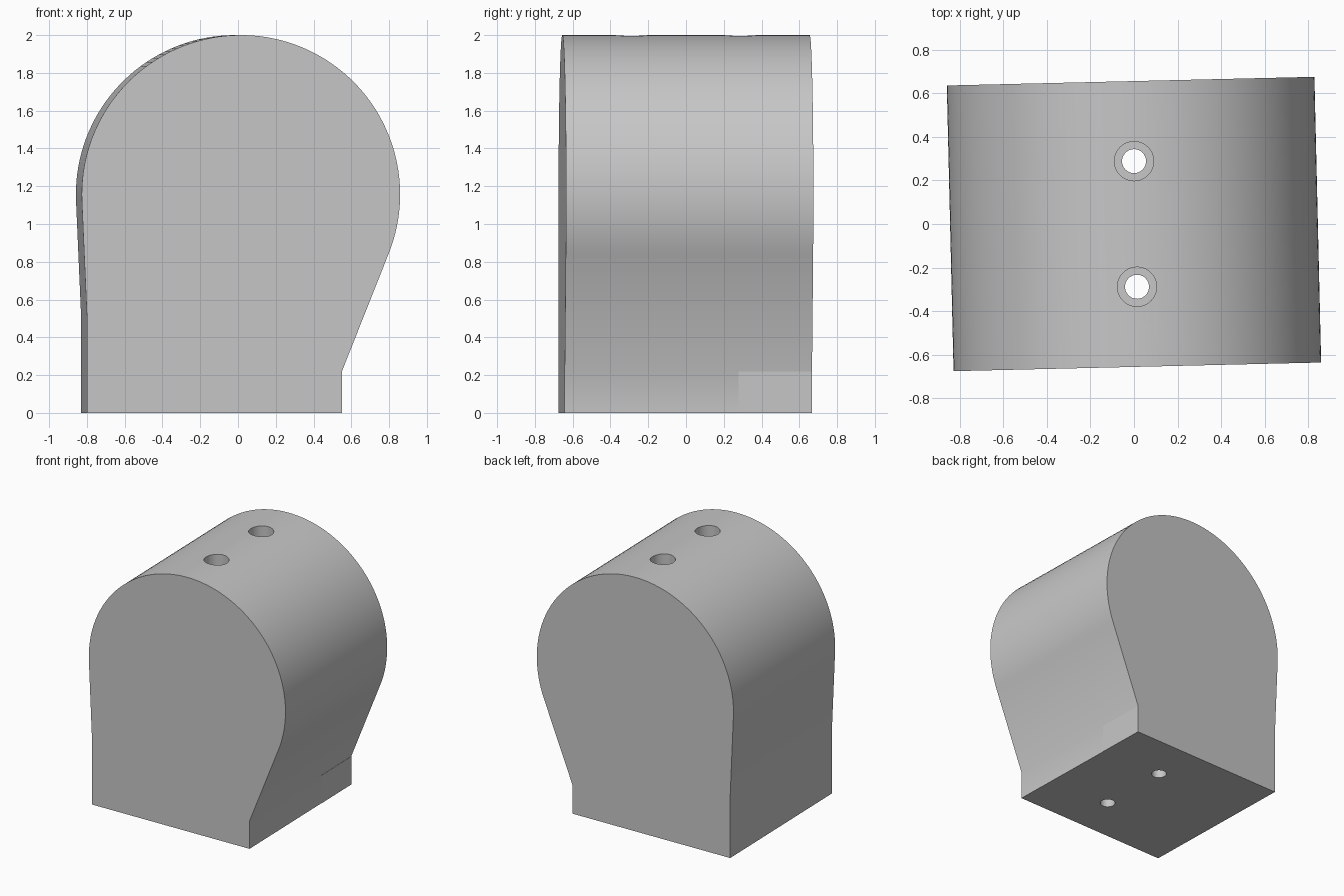
import bpy, bmesh
from math import sin, cos, pi, radians, atan2, acos, hypot

if "Cube" in bpy.data.objects:
    bpy.data.objects.remove(bpy.data.objects["Cube"])

RADIUS, CENTRE_Z = 0.843, 1.157
HALF_DEPTH = 0.655
TWIST = radians(1.35)
STEP_X, STEP_Z = 0.535, 0.22
BACK_X, BACK_Z = -0.815, 0.5

grey = bpy.data.materials.new("plain grey")
grey.use_nodes = True
grey.diffuse_color = (0.57, 0.57, 0.57, 1)
grey.node_tree.nodes["Principled BSDF"].inputs["Base Color"].default_value = grey.diffuse_color


def make_object(name, bm):
    bmesh.ops.recalc_face_normals(bm, faces=bm.faces)
    mesh = bpy.data.meshes.new(name)
    bm.to_mesh(mesh)
    bm.free()
    mesh.materials.append(grey)
    obj = bpy.data.objects.new(name, mesh)
    bpy.context.collection.objects.link(obj)
    return obj


def prism(name, outline, y0, y1):
    """Extrude an x-z outline from y0 to y1."""
    bm = bmesh.new()
    face = bm.faces.new([bm.verts.new((x, y0, z)) for x, z in outline])
    new = bmesh.ops.extrude_face_region(bm, geom=[face])["geom"]
    verts = [v for v in new if isinstance(v, bmesh.types.BMVert)]
    bmesh.ops.translate(bm, verts=verts, vec=(0, y1 - y0, 0))
    return make_object(name, bm)


def tangent_angle(x, z, side):
    """Angle on the round top where a line from (x, z) touches it."""
    dx, dz = x, z - CENTRE_Z
    return atan2(dz, dx) + side * acos(RADIUS / hypot(dx, dz))


def drill(body, y, radius, z0, z1):
    bpy.ops.mesh.primitive_cylinder_add(vertices=48, radius=radius, depth=z1 - z0,
                                        location=(0.007, y, (z0 + z1) / 2))
    cutter = bpy.context.object
    cutter.name = "hole_cutter"
    cutter.hide_render = True
    cutter.data.materials.append(grey)
    mod = body.modifiers.new("hole", 'BOOLEAN')
    mod.operation, mod.solver, mod.object = 'DIFFERENCE', 'EXACT', cutter
    bpy.context.view_layer.objects.active = body
    bpy.ops.object.modifier_apply(modifier=mod.name)
    bpy.data.objects.remove(cutter)


# Block with a round top, a tapered side and a nearly upright side
start = tangent_angle(STEP_X, STEP_Z, 1)
end = tangent_angle(BACK_X, BACK_Z, -1) % (2 * pi)
count = 80
arc = [start + (end - start) * i / count for i in range(count + 1)]
outline = [(BACK_X, 0), (STEP_X, 0), (STEP_X, STEP_Z)]
outline += [(RADIUS * cos(a), CENTRE_Z + RADIUS * sin(a)) for a in arc]
outline.append((BACK_X, BACK_Z))
body = prism("rounded_block", outline, -HALF_DEPTH, HALF_DEPTH)

# Two stepped holes running from the top to the base
for y in (-0.288, 0.288):
    drill(body, y, 0.055, -0.1, 2.1)
    drill(body, y, 0.09, 1.0, 2.1)

# Flat patch at the back of the lower wall
x0, x1 = STEP_X - 0.002, STEP_X + 0.002
patch = prism("wall_patch", [(x0, 0), (x1, 0), (x1, STEP_Z), (x0, STEP_Z)], 0.265, HALF_DEPTH)

# Smooth the curved sides and turn everything slightly
bpy.ops.object.select_all(action='DESELECT')
body.select_set(True)
bpy.context.view_layer.objects.active = body
bpy.ops.object.shade_smooth_by_angle(angle=radians(30))
for obj in (body, patch):
    obj.rotation_euler.z = TWIST
